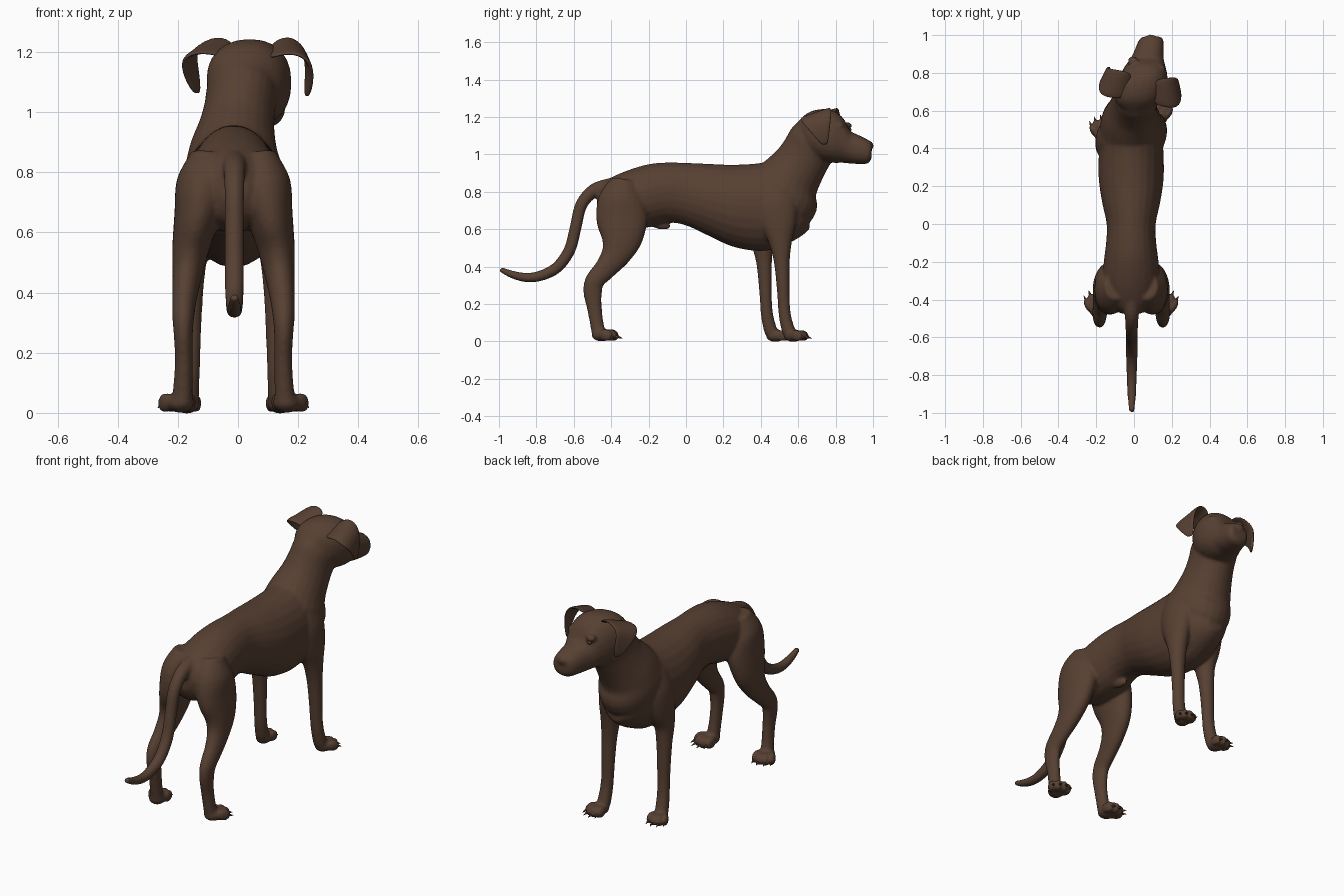
import bpy, bmesh, math
from mathutils import Vector, Matrix

if "Cube" in bpy.data.objects:
    bpy.data.objects.remove(bpy.data.objects["Cube"])

coat = bpy.data.materials.new("brown_coat")
coat.diffuse_color = (0.095, 0.051, 0.032, 1)
coat.use_nodes = True
coat.node_tree.nodes["Principled BSDF"].inputs["Base Color"].default_value = coat.diffuse_color
CX = -0.015  # centre line of the body


def finish(name, bm):
    bmesh.ops.recalc_face_normals(bm, faces=bm.faces[:])
    me = bpy.data.meshes.new(name)
    bm.to_mesh(me)
    bm.free()
    me.materials.append(coat)
    me.shade_smooth()
    ob = bpy.data.objects.new(name, me)
    bpy.context.collection.objects.link(ob)
    return ob


def catmull(pts, steps=4):
    out = []
    p = [Vector(q) for q in pts]
    for i in range(len(p) - 1):
        a, b, c, d = p[max(i - 1, 0)], p[i], p[i + 1], p[min(i + 2, len(p) - 1)]
        for k in range(steps):
            t = k / steps
            out.append(0.5 * (2 * b + (c - a) * t + (2 * a - 5 * b + 4 * c - d) * t * t
                              + (3 * b - a - 3 * c + d) * t ** 3))
    return out + [p[-1]]


def loft(bm, stations, axis=None, power=1.0, n=24):
    """Skin through elliptical sections (x, y, z, half width, half depth)."""
    st = catmull(stations)
    rings = []
    for i, s in enumerate(st):
        t = axis or (st[min(i + 1, len(st) - 1)] - st[max(i - 1, 0)])
        t = Vector(t[:3]).normalized()
        side = Vector((1, 0, 0))
        side = (side - t * side.dot(t)).normalized()
        up = t.cross(side)
        ring = []
        for k in range(n):
            a = 2 * math.pi * k / n
            c, d = math.cos(a), math.sin(a)
            c = math.copysign(abs(c) ** power, c)
            d = math.copysign(abs(d) ** power, d)
            ring.append(bm.verts.new(Vector(s[:3]) + side * c * s[3] + up * d * s[4]))
        rings.append(ring)
    for r, q in zip(rings, rings[1:]):
        for k in range(n):
            bm.faces.new((r[k], r[(k + 1) % n], q[(k + 1) % n], q[k]))
    bm.faces.new(rings[0][::-1])
    bm.faces.new(rings[-1])


def ball(bm, loc, size, yaw=0.0, tilt=0.0):
    m = (Matrix.Translation(loc) @ Matrix.Rotation(yaw, 4, 'Z')
         @ Matrix.Rotation(tilt, 4, 'X') @ Matrix.Diagonal((*size, 1)))
    bmesh.ops.create_uvsphere(bm, u_segments=20, v_segments=12, radius=1, matrix=m)


def upright(rows):
    """Rows (x, y, top, bottom, half width) to loft stations."""
    return [(x, y, (t + b) / 2, w, (t - b) / 2) for x, y, t, b, w in rows]


body = bmesh.new()
claws = bmesh.new()

# torso
loft(body, upright([(CX, *r) for r in (
    (-.475, .81, .70, .05), (-.43, .86, .63, .11), (-.32, .912, .60, .15),
    (-.2, .948, .61, .145), (-.1, .957, .635, .133), (0, .955, .62, .13),
    (.12, .95, .565, .155), (.24, .945, .51, .172), (.36, .95, .485, .172),
    (.46, .96, .49, .165), (.55, .94, .525, .15), (.62, .84, .565, .11),
    (.66, .72, .60, .05))]), axis=(0, 1, 0))

# neck
loft(body, [(CX, .46, .74, .15, .2), (CX, .51, .79, .165, .215), (CX, .55, .86, .15, .17),
            (-.005, .605, .94, .128, .145), (.005, .648, 1.01, .118, .138),
            (.015, .685, 1.07, .118, .138), (.03, .72, 1.11, .1, .11)])

# head and muzzle
loft(body, upright([
    (.01, .595, 1.17, 1.07, .06), (.02, .65, 1.222, 1.0, .118), (.035, .72, 1.242, .965, .137),
    (.05, .785, 1.235, .955, .127), (.06, .84, 1.195, .955, .105), (.07, .878, 1.128, .951, .087),
    (.08, .92, 1.105, .949, .077), (.09, .97, 1.08, .951, .066),
    (.095, .992, 1.062, .975, .048)]), axis=(0, 1, 0), power=.88)
ball(body, (.096, .982, 1.047), (.034, .02, .025), -.3)       # nose pad
for x, y in ((.138, .822), (-.005, .862)):                     # brow ridges
    ball(body, (x, y, 1.153), (.03, .025, .02), -.3)

# tail
loft(body, [(-.012, y, z, r, r) for y, z, r in (
    (-.40, .83, .045), (-.49, .808, .037), (-.56, .73, .033), (-.59, .61, .032),
    (-.622, .49, .032), (-.685, .4, .031), (-.76, .357, .029), (-.84, .341, .026),
    (-.92, .355, .022), (-.993, .386, .014))], n=16)

# belly bump
ball(body, (CX, -.14, .625), (.022, .06, .025), 0, -.2)


def paw(x, y, yaw, scale=1.0):
    """Pad with four toes and claws, pointing along +y before the yaw."""
    rot = Matrix.Rotation(yaw, 3, 'Z')
    at = lambda a, b, c: Vector((x, y, 0)) + rot @ Vector((a, b, c)) * scale
    ball(body, at(0, .0, .034), (.046 * scale, .055 * scale, .034), yaw)
    for i, dx in enumerate((-.043, -.016, .016, .043)):
        dy = .052 if i in (1, 2) else .032
        fan = yaw - dx * 4
        ball(body, at(dx, dy, .034), (.019 * scale, .04 * scale, .033 * scale), fan, -.3)
        m = (Matrix.Translation(at(dx * 1.15, dy + .043, .022)) @ Matrix.Rotation(fan, 4, 'Z')
             @ Matrix.Rotation(-math.pi / 2 - .35, 4, 'X'))
        bmesh.ops.create_cone(claws, cap_ends=True, segments=8, radius1=.008, radius2=.001,
                              depth=.028, matrix=m)


for s in (-1, 1):
    # hind leg
    loft(body, [(CX + s * x, y, z, rx, ry) for x, y, z, rx, ry in (
        (.08, -.33, .86, .06, .07), (.098, -.345, .76, .092, .125), (.122, -.342, .65, .076, .137),
        (.142, -.345, .55, .062, .112), (.153, -.375, .465, .05, .08), (.162, -.43, .39, .042, .06),
        (.167, -.487, .325, .037, .052), (.167, -.499, .265, .032, .05), (.165, -.49, .18, .03, .04),
        (.168, -.476, .09, .032, .036), (.172, -.465, .035, .036, .038))])
    paw(CX + s * .177, -.45, -s * .28)
    # front leg, one set further forward
    dy = 0 if s > 0 else -.095
    loft(body, [(CX + s * x, y + dy * f, z, rx, ry) for x, y, z, rx, ry, f in (
        (.10, .46, .84, .05, .07, .2), (.118, .48, .74, .065, .11, .4),
        (.13, .495, .63, .06, .095, .7), (.136, .505, .53, .05, .062, 1),
        (.14, .512, .43, .042, .043, 1), (.142, .518, .32, .037, .036, 1),
        (.143, .522, .22, .034, .032, 1), (.146, .53, .13, .034, .033, 1),
        (.15, .55, .05, .036, .036, 1))])
    paw(CX + s * .155, .572 + dy, -s * .25, .92)

# fuse the parts into one smooth skin
rough = finish("dog_rough", body)
rm = rough.modifiers.new("fuse", 'REMESH')
rm.mode, rm.voxel_size = 'VOXEL', .0085
sm = rough.modifiers.new("soften", 'SMOOTH')
sm.factor, sm.iterations = .5, 6
deps = bpy.context.evaluated_depsgraph_get()
skin = bpy.data.meshes.new_from_object(rough.evaluated_get(deps))
skin.name = "body"
skin.materials.clear()
skin.materials.append(coat)
skin.shade_smooth()
bpy.context.collection.objects.link(bpy.data.objects.new("body", skin))
bpy.data.objects.remove(rough)

finish("claws", claws)

# eyes
eyes = bmesh.new()
for x, y in ((.14, .836), (.0, .872)):
    ball(eyes, (x, y, 1.132), (.015, .012, .012), -.3)
finish("eyes", eyes)


# folded ears: rows run from root over the fold to the tip, each back to front
def ear(name, rows):
    bm = bmesh.new()
    grid = [[bm.verts.new(Vector(a).lerp(Vector(b), k / 3)) for k in range(4)] for a, b in rows]
    for r, q in zip(grid, grid[1:]):
        for k in range(3):
            bm.faces.new((r[k], r[k + 1], q[k + 1], q[k]))
    ob = finish(name, bm)
    so = ob.modifiers.new("thickness", 'SOLIDIFY')
    so.thickness, so.offset = .016, 0
    ss = ob.modifiers.new("round", 'SUBSURF')
    ss.levels = ss.render_levels = 2


ear("right_ear", [((.10, .635, 1.175), (.11, .765, 1.225)), ((.165, .615, 1.2), (.165, .775, 1.258)),
                  ((.235, .61, 1.18), (.22, .78, 1.22)), ((.252, .665, 1.12), (.23, .77, 1.14)),
                  ((.235, .725, 1.05), (.222, .758, 1.05))])
ear("left_ear", [((-.03, .67, 1.175), (-.01, .80, 1.225)), ((-.10, .66, 1.2), (-.065, .815, 1.258)),
                 ((-.19, .68, 1.19), (-.145, .825, 1.215)), ((-.185, .745, 1.125), (-.132, .835, 1.145)),
                 ((-.145, .80, 1.06), (-.125, .83, 1.06))])
